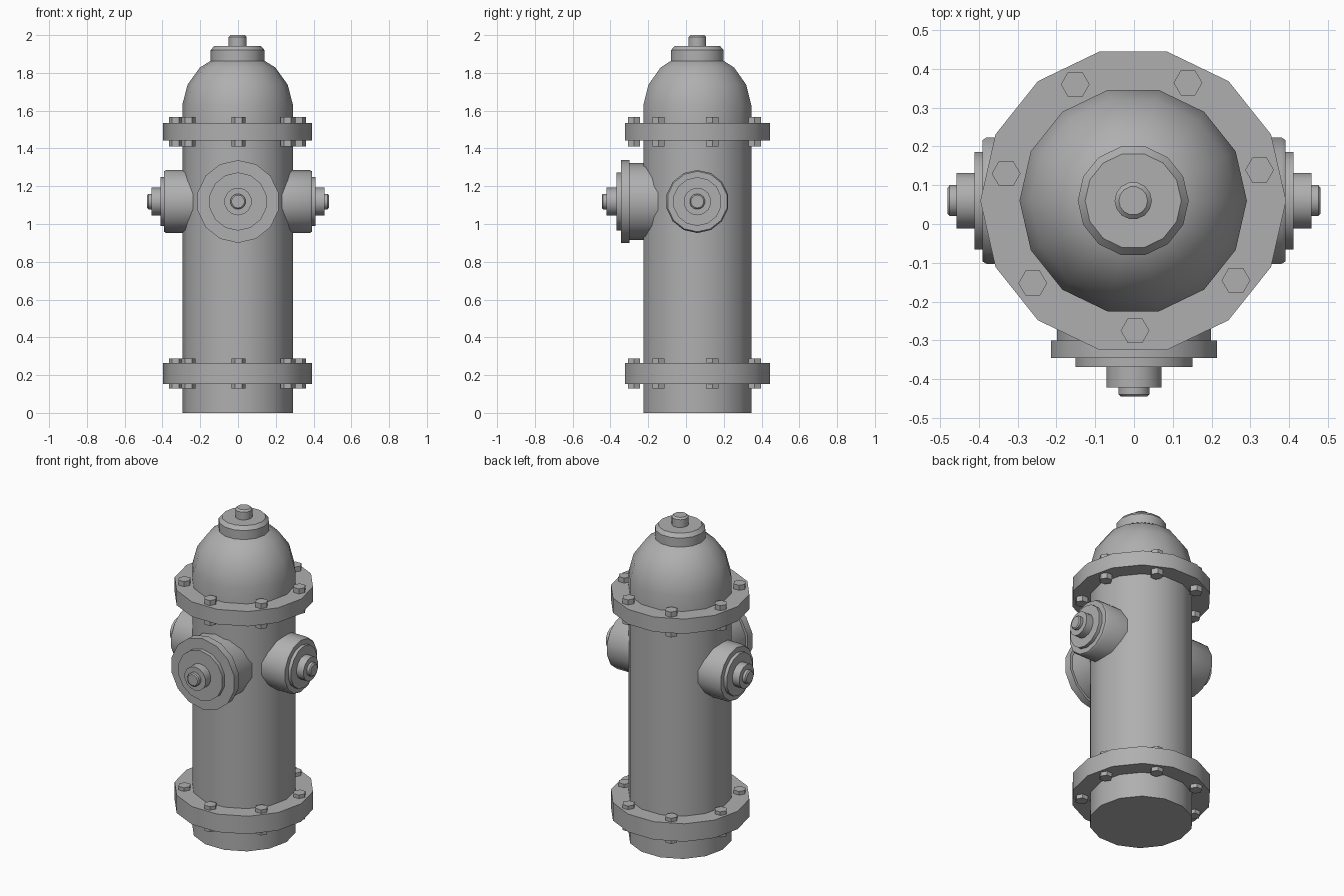
import bpy, bmesh
from math import pi, sin, cos, radians
from mathutils import Matrix

if "Cube" in bpy.data.objects:
    bpy.data.objects.remove(bpy.data.objects["Cube"])

SIDES = 14
AXIS = Matrix.Translation((-0.002, 0.06, 0))   # the barrel stands slightly behind the origin

# Dark grey cast iron
iron = bpy.data.materials.new("dark_grey_iron")
iron.diffuse_color = (0.43, 0.43, 0.43, 1)
iron.use_nodes = True
iron.node_tree.nodes["Principled BSDF"].inputs["Base Color"].default_value = iron.diffuse_color


def finish(name, bm):
    bmesh.ops.recalc_face_normals(bm, faces=bm.faces)
    mesh = bpy.data.meshes.new(name)
    bm.to_mesh(mesh)
    bm.free()
    mesh.materials.append(iron)
    obj = bpy.data.objects.new(name, mesh)
    bpy.context.collection.objects.link(obj)
    bpy.ops.object.select_all(action='DESELECT')
    obj.select_set(True)
    bpy.context.view_layer.objects.active = obj
    bpy.ops.object.shade_smooth_by_angle(angle=radians(32))
    return obj


def lathe(name, profile, matrix=AXIS, phase=0.0):
    """Closed turned part from (radius, height) points."""
    bm = bmesh.new()
    rings = []
    for r, h in profile:
        angles = [phase + 2 * pi * i / SIDES for i in range(SIDES)]
        rings.append([bm.verts.new((r * cos(a), r * sin(a), h)) for a in angles])
    for low, high in zip(rings, rings[1:]):
        for i in range(SIDES):
            j = (i + 1) % SIDES
            bm.faces.new((low[i], low[j], high[j], high[i]))
    bm.faces.new(rings[0][::-1])
    bm.faces.new(rings[-1])
    bm.transform(matrix)
    return finish(name, bm)


def bolts(name, low, high):
    """Ring of seven hexagonal bolts running through a flange."""
    bm = bmesh.new()
    for k in range(7):
        a = -pi / 2 + radians(0.8) + 2 * pi * k / 7
        place = Matrix.Translation((0.335 * cos(a), 0.335 * sin(a), (low + high) / 2))
        bmesh.ops.create_cone(bm, cap_ends=True, segments=6, radius1=0.037,
                              radius2=0.037, depth=high - low,
                              matrix=AXIS @ place @ Matrix.Rotation(pi / 2, 4, 'Z'))
    return finish(name, bm)


# Main barrel and domed bonnet
lathe("barrel", [(0.293, 0), (0.293, 1.5)])
lathe("bonnet", [(0.293, 1.5), (0.293, 1.63), (0.265, 1.738), (0.20, 1.828),
                 (0.14, 1.866), (0.06, 1.89)])

# Top cap and operating nut
lathe("top_cap", [(0.143, 1.862), (0.143, 1.92), (0.124, 1.942)])
lathe("top_nut", [(0.048, 1.93), (0.048, 1.99), (0.037, 2.0)])

# Bolted flanges
for label, low, high, b_low, b_high in (("lower", 0.154, 0.265, 0.129, 0.287),
                                        ("upper", 1.443, 1.535, 1.409, 1.566)):
    lathe(label + "_flange", [(0.394, low), (0.394, high)])
    bolts(label + "_bolts", b_low, b_high)

# Outlets: front large hose outlet and two mirrored side outlets
OUTLET = Matrix.Translation((0, 0.06, 1.119))
FORWARD = Matrix.Rotation(pi / 2, 4, 'X')
lathe("front_outlet",
      [(0.203, 0.2), (0.203, 0.36), (0.219, 0.36), (0.219, 0.405), (0.154, 0.405),
       (0.154, 0.429), (0.073, 0.429), (0.073, 0.481), (0.041, 0.481),
       (0.041, 0.499), (0.034, 0.505)], OUTLET @ FORWARD, pi / 2)
for side, turn in (("right", pi / 2), ("left", -pi / 2)):
    lathe(side + "_outlet",
          [(0.167, 0.2), (0.167, 0.380), (0.160, 0.391), (0.129, 0.391), (0.129, 0.411),
           (0.073, 0.411), (0.073, 0.458), (0.041, 0.458), (0.041, 0.475),
           (0.034, 0.481)], OUTLET @ Matrix.Rotation(turn, 4, 'Z') @ FORWARD, pi / 2)
